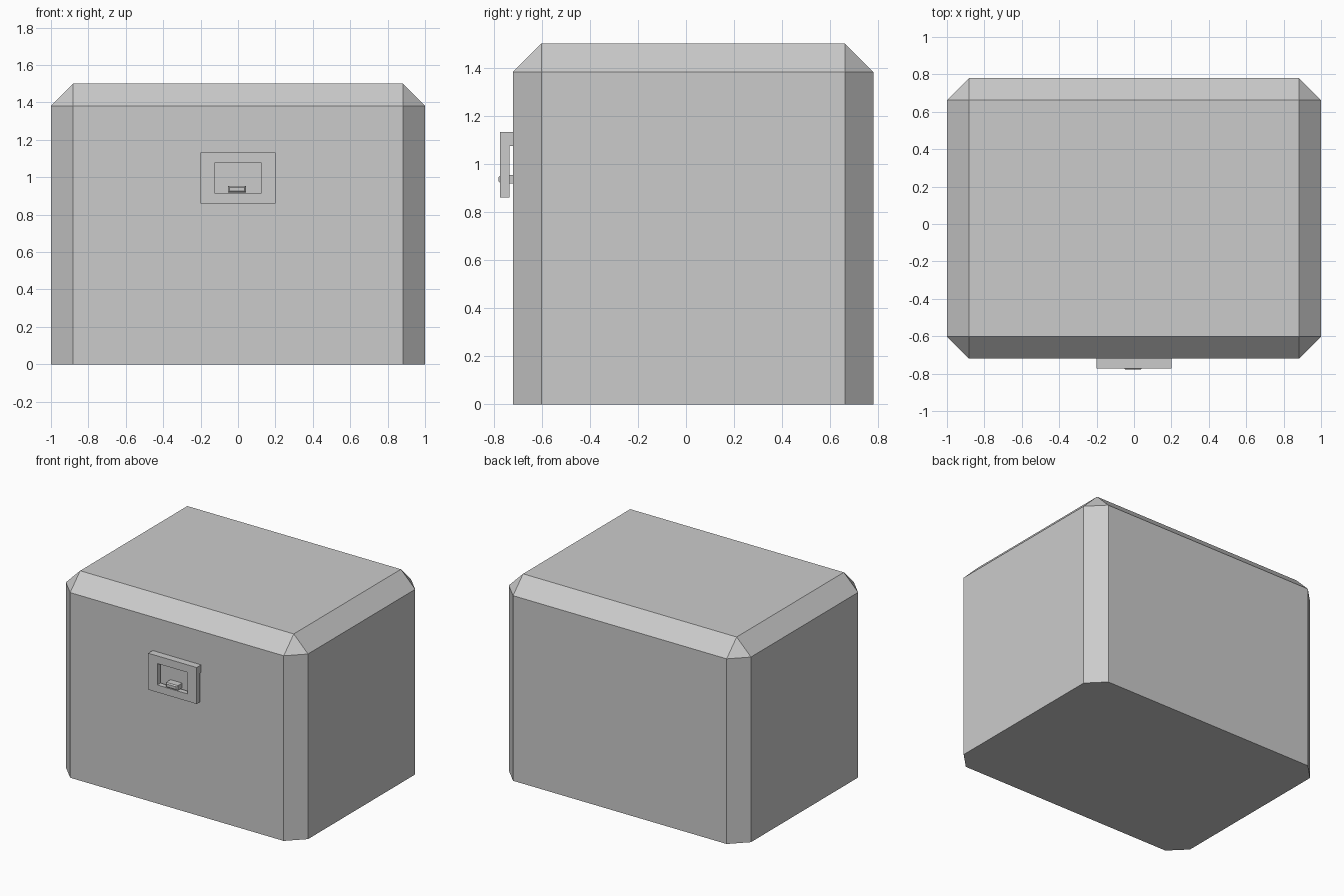
import bpy, bmesh

if "Cube" in bpy.data.objects:
    bpy.data.objects.remove(bpy.data.objects["Cube"])


def finish(name, bm):
    bmesh.ops.recalc_face_normals(bm, faces=bm.faces)
    mesh = bpy.data.meshes.new(name)
    bm.to_mesh(mesh)
    bm.free()
    obj = bpy.data.objects.new(name, mesh)
    bpy.context.collection.objects.link(obj)
    return obj


def box(lo, hi):
    bm = bmesh.new()
    bmesh.ops.create_cube(bm, size=1)
    for v in bm.verts:
        v.co = [(a + b) / 2 + c * (b - a) for a, b, c in zip(lo, hi, v.co)]
    return bm


def chamfer(bm, edges, width):
    bmesh.ops.bevel(bm, geom=edges, offset=width, segments=1,
                    affect='EDGES', clamp_overlap=True)


# Chest body: chamfer everything except the bottom edges
bm = box((-1, -0.72, 0), (1, 0.78, 1.5))
chamfer(bm, [e for e in bm.edges if max(v.co.z for v in e.verts) > 0.1], 0.118)
finish("chest_body", bm)

# Latch plate: rectangular frame with a window
FRONT, BACK = -0.773, -0.735
bm = bmesh.new()


def loop(x, z0, z1, y):
    return [bm.verts.new((a, y, c)) for a, c in ((-x, z0), (x, z0), (x, z1), (-x, z1))]


loops = [loop(0.2, 0.86, 1.132, FRONT), loop(0.125, 0.915, 1.075, FRONT),
         loop(0.125, 0.915, 1.075, BACK), loop(0.2, 0.86, 1.132, BACK)]
for a, b in zip(loops, loops[1:] + loops[:1]):
    for i in range(4):
        j = (i + 1) % 4
        bm.faces.new((a[i], a[j], b[j], b[i]))
finish("latch_plate", bm)

# Mounting strip joining the plate top to the chest
finish("latch_mount", box((-0.2, BACK, 1.075), (0.2, -0.72, 1.132)))

# Catch poking through the window, with a chamfered front end
bm = box((-0.053, -0.779, 0.918), (0.043, -0.715, 0.954))
chamfer(bm, [e for e in bm.edges if all(v.co.y < -0.75 for v in e.verts)], 0.008)
finish("latch_catch", bm)
